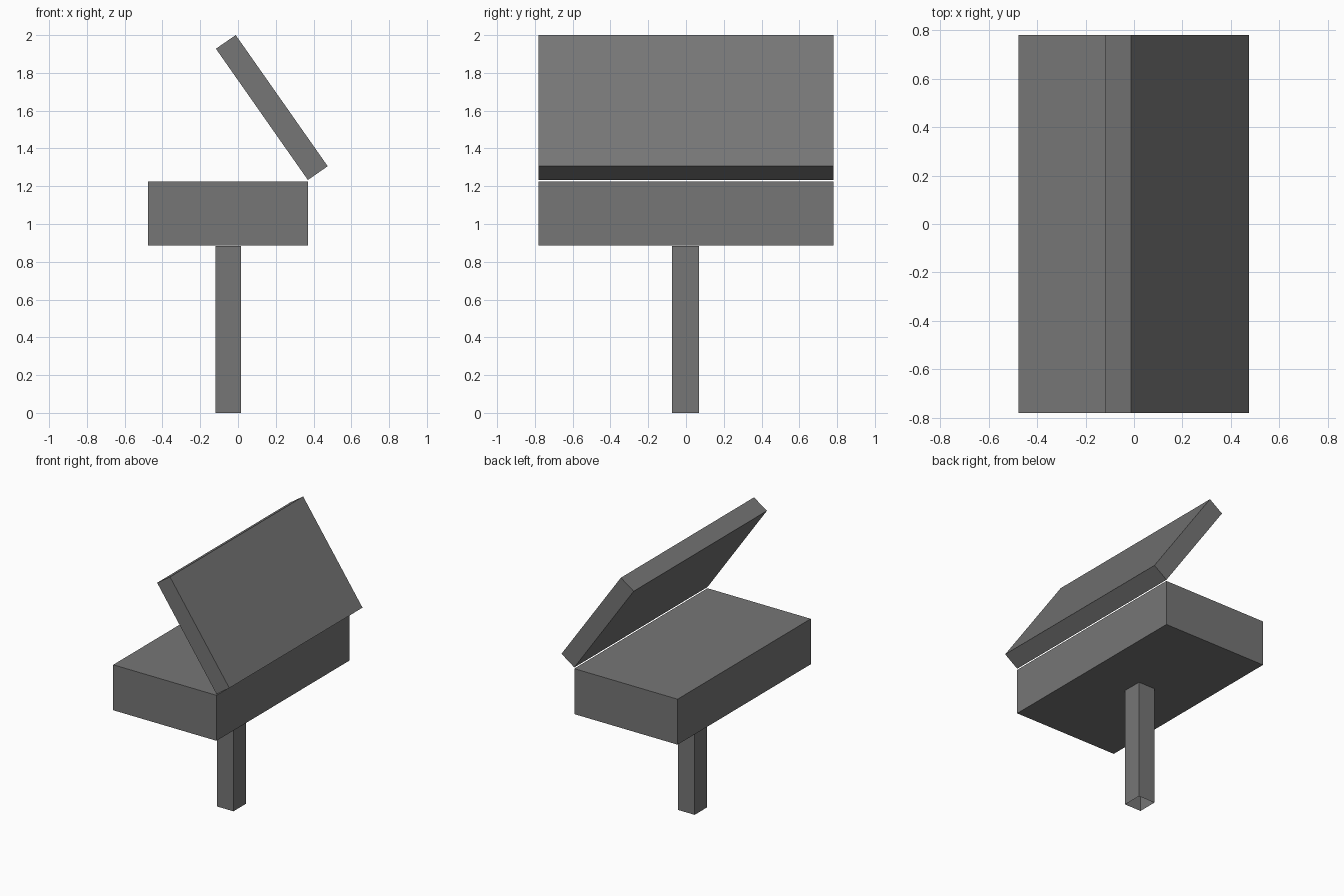
import bpy
import bmesh

if "Cube" in bpy.data.objects:
    bpy.data.objects.remove(bpy.data.objects["Cube"])

grey = bpy.data.materials.new("dark grey")
grey.diffuse_color = (0.18, 0.18, 0.18, 1.0)
grey.use_nodes = True
grey.node_tree.nodes["Principled BSDF"].inputs["Base Color"].default_value = grey.diffuse_color


def prism(name, profile, y0, y1, open_ends=False):
    """Extrude an x-z profile along y; optionally leave top and bottom open."""
    bm = bmesh.new()
    face = bm.faces.new([bm.verts.new((x, y0, z)) for x, z in profile])
    ext = bmesh.ops.extrude_face_region(bm, geom=[face], use_keep_orig=True)
    verts = [g for g in ext["geom"] if isinstance(g, bmesh.types.BMVert)]
    bmesh.ops.translate(bm, verts=verts, vec=(0, y1 - y0, 0))
    bmesh.ops.recalc_face_normals(bm, faces=bm.faces[:])
    if open_ends:
        bm.normal_update()
        ends = [f for f in bm.faces if abs(f.normal.z) > 0.9]
        bmesh.ops.delete(bm, geom=ends, context='FACES_ONLY')
    mesh = bpy.data.meshes.new(name)
    bm.to_mesh(mesh)
    bm.free()
    mesh.materials.append(grey)
    obj = bpy.data.objects.new(name, mesh)
    bpy.context.collection.objects.link(obj)
    return obj


def rect(x0, x1, z0, z1):
    return [(x0, z0), (x1, z0), (x1, z1), (x0, z1)]


# Hollow support post, open at the bottom and under the body
prism("post", rect(-0.12, 0.015, 0.0, 0.884), -0.075, 0.07, open_ends=True)

# Wide box body
prism("box_body", rect(-0.477, 0.37, 0.887, 1.224), -0.78, 0.78)

# Tilted lid, standing on the right edge and leaning left
prism("tilted_lid",
      [(0.37, 1.233), (0.475, 1.306), (-0.012, 2.0), (-0.117, 1.928)],
      -0.78, 0.78)
